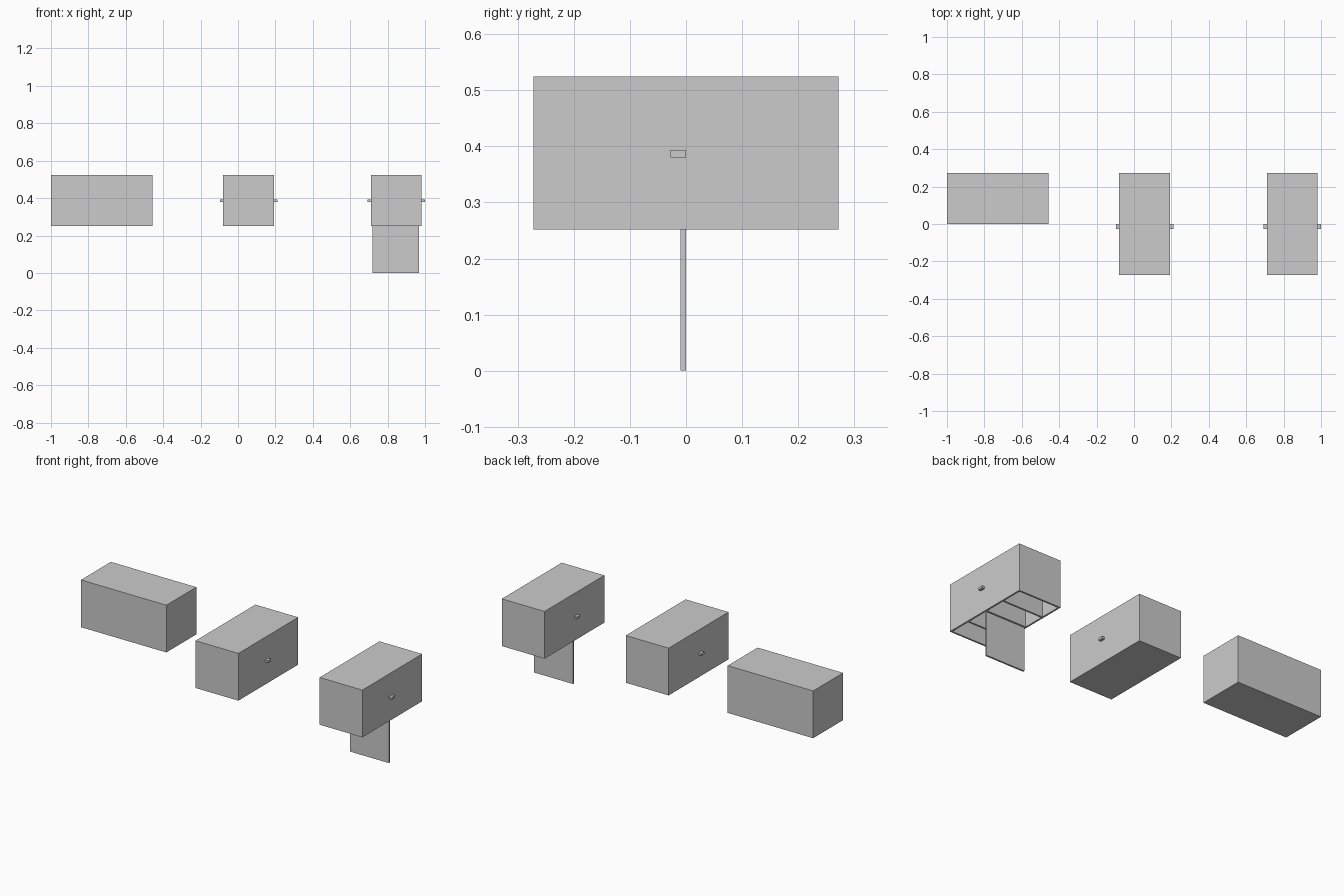
import bpy
import bmesh
from mathutils import Vector

if "Cube" in bpy.data.objects:
    bpy.data.objects.remove(bpy.data.objects["Cube"])

Z0, Z1 = 0.252, 0.524     # underside and top of every box
T = 0.01                  # panel thickness
HALF_Y = 0.272


def block(name, x, y, z):
    """Box between (min, max) extents on each axis."""
    lo, hi = Vector((x[0], y[0], z[0])), Vector((x[1], y[1], z[1]))
    bm = bmesh.new()
    bmesh.ops.create_cube(bm, size=1)
    bmesh.ops.scale(bm, vec=hi - lo, verts=bm.verts)
    mesh = bpy.data.meshes.new(name)
    bm.to_mesh(mesh)
    bm.free()
    obj = bpy.data.objects.new(name, mesh)
    obj.location = (lo + hi) / 2
    bpy.context.collection.objects.link(obj)
    return obj


def side_pegs(name, x0, x1):
    """Small flat pegs on both long sides of a box."""
    for side, xs in (("left", (x0 - 0.017, x0)), ("right", (x1, x1 + 0.017))):
        block(f"{name}_{side}_peg", xs, (-0.028, 0), (0.380, 0.393))


# Left closed box, lying along x
block("long_box", (-1, -0.456), (0, HALF_Y), (Z0, Z1))

# Middle closed box with pegs
block("closed_box", (-0.08, 0.193), (-HALF_Y, HALF_Y), (Z0, Z1))
side_pegs("closed_box", -0.08, 0.193)

# Right box, open underneath
X0, X1 = 0.71, 0.982
block("open_box_lid", (X0, X1), (-HALF_Y, HALF_Y), (Z1 - T, Z1))
for name, xs in (("left", (X0, X0 + T)), ("right", (X1 - T, X1))):
    block(f"open_box_{name}_wall", xs, (-HALF_Y, HALF_Y), (Z0, Z1 - T))
inner = (X0 + T, X1 - T)
for name, ys in (("front", (-HALF_Y, -HALF_Y + T)), ("back", (HALF_Y - T, HALF_Y))):
    block(f"open_box_{name}_wall", inner, ys, (Z0, Z1 - T))
side_pegs("open_box", X0, X1)

# Dividers inside the open box
for i, y in enumerate((-0.136, 0.005, 0.136)):
    block(f"divider_{i + 1}", inner, (y - T / 2, y + T / 2), (Z0, Z1 - T))

# Hinged flap hanging below the open box
block("hanging_flap", (0.72, 0.968), (-T, 0), (0, Z0))
